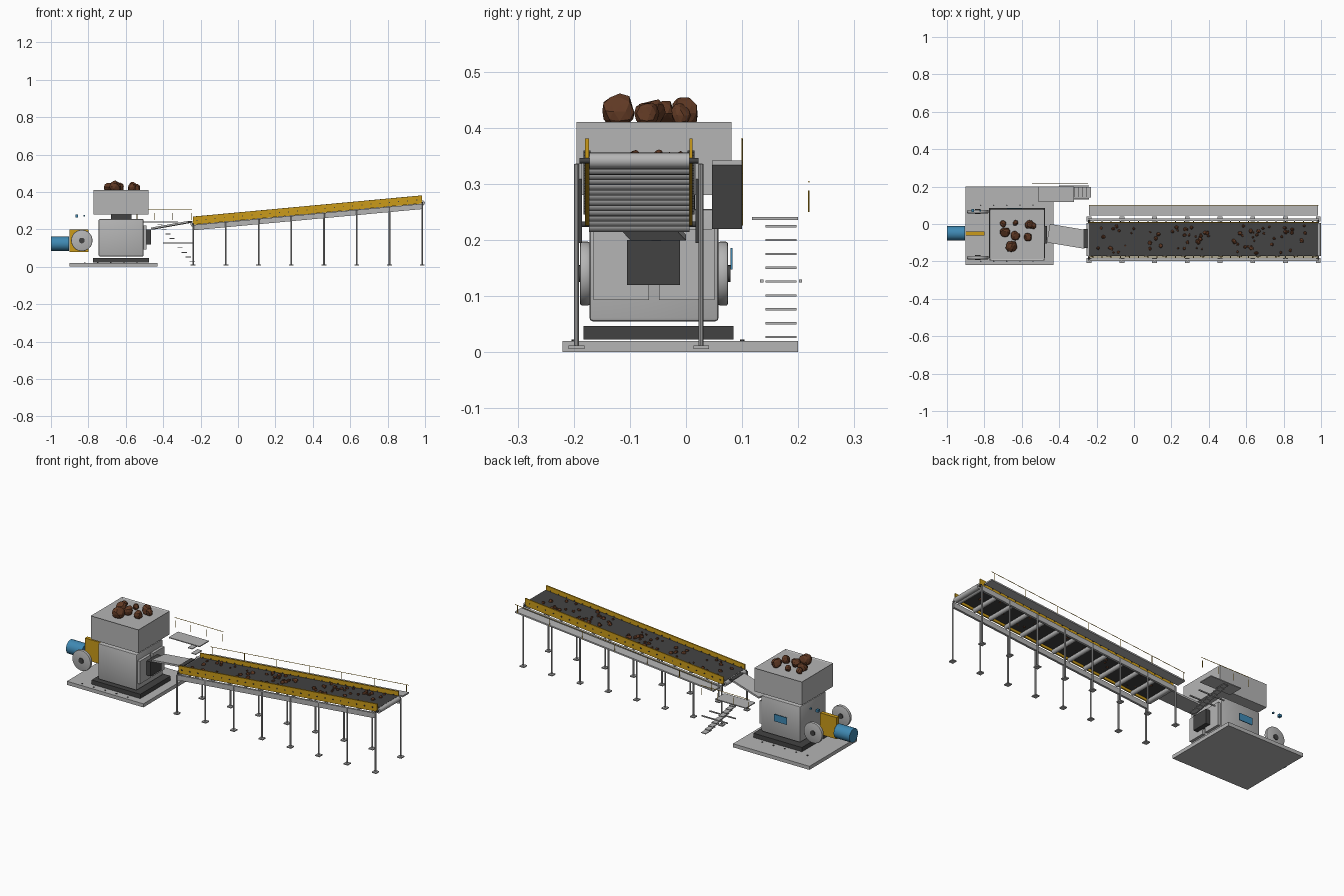
import bpy, bmesh, math, random
from mathutils import Vector, Matrix

if "Cube" in bpy.data.objects:
    bpy.data.objects.remove(bpy.data.objects["Cube"])

random.seed(4)

def mat(name, c):
    m = bpy.data.materials.new(name)
    m.diffuse_color = (*c, 1)
    m.use_nodes = True
    m.node_tree.nodes["Principled BSDF"].inputs["Base Color"].default_value = m.diffuse_color
    return m

GREY = mat("steel grey", (0.46, 0.46, 0.46))
DARK = mat("dark rubber", (0.055, 0.055, 0.055))
YELLOW = mat("safety yellow", (0.6, 0.33, 0.01))
BLUE = mat("motor blue", (0.05, 0.25, 0.45))
BROWN = mat("ore brown", (0.12, 0.042, 0.018))

def finish(name, bm, m, smooth=False):
    me = bpy.data.meshes.new(name)
    bmesh.ops.recalc_face_normals(bm, faces=bm.faces)
    bm.to_mesh(me)
    bm.free()
    ob = bpy.data.objects.new(name, me)
    bpy.context.collection.objects.link(ob)
    me.materials.append(m)
    if smooth:
        bpy.context.view_layer.objects.active = ob
        ob.select_set(True)
        bpy.ops.object.shade_smooth_by_angle(angle=math.radians(35))
        ob.select_set(False)
    return ob

def add_box(bm, x, y, z, M=None):
    """Box from (min, max) ranges, optionally transformed."""
    c = [(a + b) / 2 for a, b in (x, y, z)]
    s = [b - a for a, b in (x, y, z)]
    T = Matrix.Translation(c) @ Matrix.Diagonal((*s, 1))
    bmesh.ops.create_cube(bm, size=1, matrix=(M @ T) if M else T)

def box(name, x, y, z, m, bevel=0, M=None):
    bm = bmesh.new()
    add_box(bm, x, y, z, M)
    if bevel:
        bmesh.ops.bevel(bm, geom=bm.edges[:], offset=bevel, segments=2, affect='EDGES', profile=0.5)
    return finish(name, bm, m, bool(bevel))

def add_rod(bm, a, b, r, n=16):
    a, b = Vector(a), Vector(b)
    d = b - a
    M = Matrix.Translation((a + b) / 2) @ d.to_track_quat('Z', 'Y').to_matrix().to_4x4()
    bmesh.ops.create_cone(bm, cap_ends=True, segments=n, radius1=r, radius2=r, depth=d.length, matrix=M)

def rods(name, pairs, r, m, n=16):
    bm = bmesh.new()
    for a, b in pairs:
        add_rod(bm, a, b, r, n)
    return finish(name, bm, m, True)

def add_rock(bm, c, r):
    """Lumpy faceted stone."""
    vs = bmesh.ops.create_icosphere(bm, subdivisions=2, radius=1)['verts']
    dirs = [Vector([random.gauss(0, 1) for _ in range(3)]).normalized() for _ in range(7)]
    cuts = [random.uniform(0.65, 0.85) for _ in dirs]
    s = Vector([random.uniform(0.85, 1.2) for _ in range(3)])
    for v in vs:
        for d, k in zip(dirs, cuts):
            over = v.co.dot(d) - k
            if over > 0:
                v.co -= d * over
        v.co = Vector(c) + Vector((v.co.x * s.x, v.co.y * s.y, v.co.z * s.z)) * r

YC = -0.057   # crusher centre line
# --- crusher ---
box("base_slab", (-0.902, -0.43), (-0.22, 0.20), (0, 0.02), GREY)
box("plinth", (-0.775, -0.475), (-0.183, 0.085), (0.023, 0.047), DARK)
box("crusher_body", (-0.745, -0.505), (-0.172, 0.058), (0.055, 0.255), GREY, 0.006)
box("neck", (-0.68, -0.57), (-0.13, 0.016), (0.25, 0.285), DARK)
for i, y in enumerate(((-0.165, -0.066), (-0.048, 0.051))):
    box(f"door_{i}", (-0.507, -0.49), y, (0.093, 0.22), GREY)
box("discharge_mouth", (-0.495, -0.465), (-0.105, -0.011), (0.12, 0.2), DARK)
box("control_panel", (-0.68, -0.60), (0.079, 0.083), (0.147, 0.186), BLUE)

# hopper with a shallow rimmed top
bm = bmesh.new()
add_box(bm, (-0.772, -0.478), (-0.195, 0.081), (0.28, 0.41))
top = max(bm.faces, key=lambda f: f.calc_center_median().z)
bmesh.ops.inset_region(bm, faces=[top], thickness=0.01)
bmesh.ops.translate(bm, verts=top.verts[:], vec=(0, 0, -0.004))
finish("hopper", bm, GREY)

bm = bmesh.new()
for x, y, r in ((-0.70, 0.0, .02), (-0.635, -0.062, .027), (-0.56, -0.003, .027), (-0.567, -0.07, .026),
                (-0.655, -0.118, .031), (-0.69, -0.042, .025), (-0.633, 0.005, .018), (-0.54, -0.01, .02)):
    add_rock(bm, (x, y, 0.409 + r * 0.65), r)
finish("hopper_rocks", bm, BROWN)

# flywheels, hubs, guard and motor
for sgn, side in ((-1, "front"), (1, "back")):
    y = YC + sgn * 0.123
    bm = bmesh.new()
    add_rod(bm, (-0.835, y - 0.009, 0.14), (-0.835, y + 0.009, 0.14), 0.057, 40)
    bmesh.ops.bevel(bm, geom=[e for e in bm.edges if len(e.link_faces) == 2 and e.calc_face_angle(0) > 1],
                    offset=0.004, segments=2, affect='EDGES', profile=0.5)
    finish(f"flywheel_{side}", bm, GREY, True)
    rods(f"flywheel_hub_{side}", [((-0.835, y - 0.013, 0.14), (-0.835, y + 0.013, 0.14))], 0.015, DARK, 20)
box("belt_guard", (-0.902, -0.80), (-0.061, -0.039), (0.08, 0.2), YELLOW)
rods("motor", [((-1.0, -0.05, 0.123), (-0.903, -0.05, 0.123))], 0.038, BLUE, 32)
box("small_ram", (-0.87, -0.855), (0.063, 0.079), (0.264, 0.278), BLUE)
box("small_ram_tip", (-0.825, -0.817), (0.068, 0.076), (0.268, 0.276), BLUE)
rods("base_bolts", [((-0.82 + i * 0.07, y, 0.02), (-0.82 + i * 0.07, y, 0.023))
                    for i in range(5) for y in (0.1, -0.2)], 0.004, DARK, 6)

# --- feed chute ---
M = (Matrix.Translation((-0.358, -0.066, 0.222)) @ Matrix.Rotation(math.radians(-9.5), 4, 'Z')
     @ Matrix.Rotation(math.radians(-10), 4, 'Y'))
box("feed_chute", (-0.102, 0.102), (-0.05, 0.05), (-0.005, 0.005), GREY, 0, M)
box("chute_lip", (-0.27, -0.247), (-0.128, -0.028), (0.235, 0.245), DARK)

# --- inclined conveyor ---
X0, X1, SLOPE = -0.24, 0.985, 0.0925
def L(x):
    return 0.225 + SLOPE * (x - X0)

def sloped(name, y, z, m, x=(X0, X1)):
    """Bar following the incline, z relative to the conveyor line."""
    bm = bmesh.new()
    add_box(bm, (x[0], x[1]), y, z)
    for v in bm.verts:
        v.co.z += L(v.co.x)
    return finish(name, bm, m)

sloped("belt", (-0.172, 0.006), (0.013, 0.018), DARK)
for side, ys, yr in (("front", (-0.18, -0.173), -0.191), ("back", (0.006, 0.012), 0.023)):
    sloped(f"skirt_{side}", ys, (0.0, 0.043), YELLOW)
    sloped(f"frame_rail_{side}", (yr - 0.006, yr + 0.006), (-0.03, -0.002), GREY)
rollers = [X0 + 0.005 + i * 0.1 for i in range(13)]
rods("idler_rollers", [((x, -0.173, L(x) + 0.001), (x, 0.006, L(x) + 0.001)) for x in rollers], 0.012, GREY)
rods("end_pulleys", [((x, -0.172, L(x) + 0.003), (x, 0.006, L(x) + 0.003)) for x in (X0, X1)], 0.014, GREY, 24)
rods("pulley_shafts", [((x, -0.19, L(x) + 0.003), (x, 0.022, L(x) + 0.003)) for x in (X0, X1)], 0.005, DARK)

# small fixings along the skirts
bm = bmesh.new()
for i in range(25):
    x = X0 + 0.02 + i * 0.049
    for y in (-0.181, -0.172, 0.005, 0.013):
        add_box(bm, (x - 0.003, x + 0.003), (y - 0.002, y + 0.002), (L(x) + 0.019, L(x) + 0.024))
finish("skirt_bolts", bm, DARK)

# legs with foot pads
legs = [X0 + i * (X1 - X0) / 7 for i in range(8)]
bm = bmesh.new()
for x in legs:
    for y in (-0.195, 0.027):
        add_rod(bm, (x, y, 0.008), (x, y, L(x) - 0.003), 0.0045, 10)
        add_box(bm, (x - 0.013, x + 0.013), (y - 0.014, y + 0.014), (0.006, 0.012))
finish("conveyor_legs", bm, GREY, True)

# ore on the belt
bm = bmesh.new()
for lo, hi, n in ((-0.2, 0.1, 14), (0.05, 0.4, 28), (0.5, 0.92, 34)):
    for _ in range(n):
        x, r = random.uniform(lo, hi), random.uniform(0.005, 0.012)
        add_rock(bm, (x, random.uniform(-0.155, -0.01), L(x) + 0.02), r)
finish("belt_ore", bm, BROWN)

# side walkway with handrail
sloped("walkway", (0.046, 0.1), (-0.005, 0.003), GREY)
posts = [X0 + 0.01 + i * 0.2 for i in range(7)]
rods("walkway_rail", [((X0, 0.1, L(X0) + 0.042), (X1, 0.1, L(X1) + 0.042))]
     + [((x, 0.1, L(x)), (x, 0.1, L(x) + 0.042)) for x in posts], 0.0014, YELLOW, 8)

# --- access platform and stairs ---
box("platform", (-0.51, -0.32), (0.118, 0.2), (0.236, 0.241), GREY)
bm = bmesh.new()
for i in range(9):
    x, z = -0.245 - 0.0215 * i, 0.027 + 0.0247 * i
    add_box(bm, (x - 0.014, x + 0.014), (0.142, 0.197), (z - 0.002, z + 0.002))
finish("stair_treads", bm, GREY)
for side, y in (("inner", 0.135), ("outer", 0.204)):
    box(f"stair_stringer_{side}", (-0.40, -0.24), (y - 0.003, y + 0.003), (0.124, 0.13), GREY)
rods("platform_rail", [((-0.545, 0.219, 0.304), (-0.245, 0.219, 0.304))]
     + [((x, 0.219, 0.25), (x, 0.219, 0.288)) for x in (-0.54, -0.445, -0.35, -0.25)], 0.0014, YELLOW, 8)
